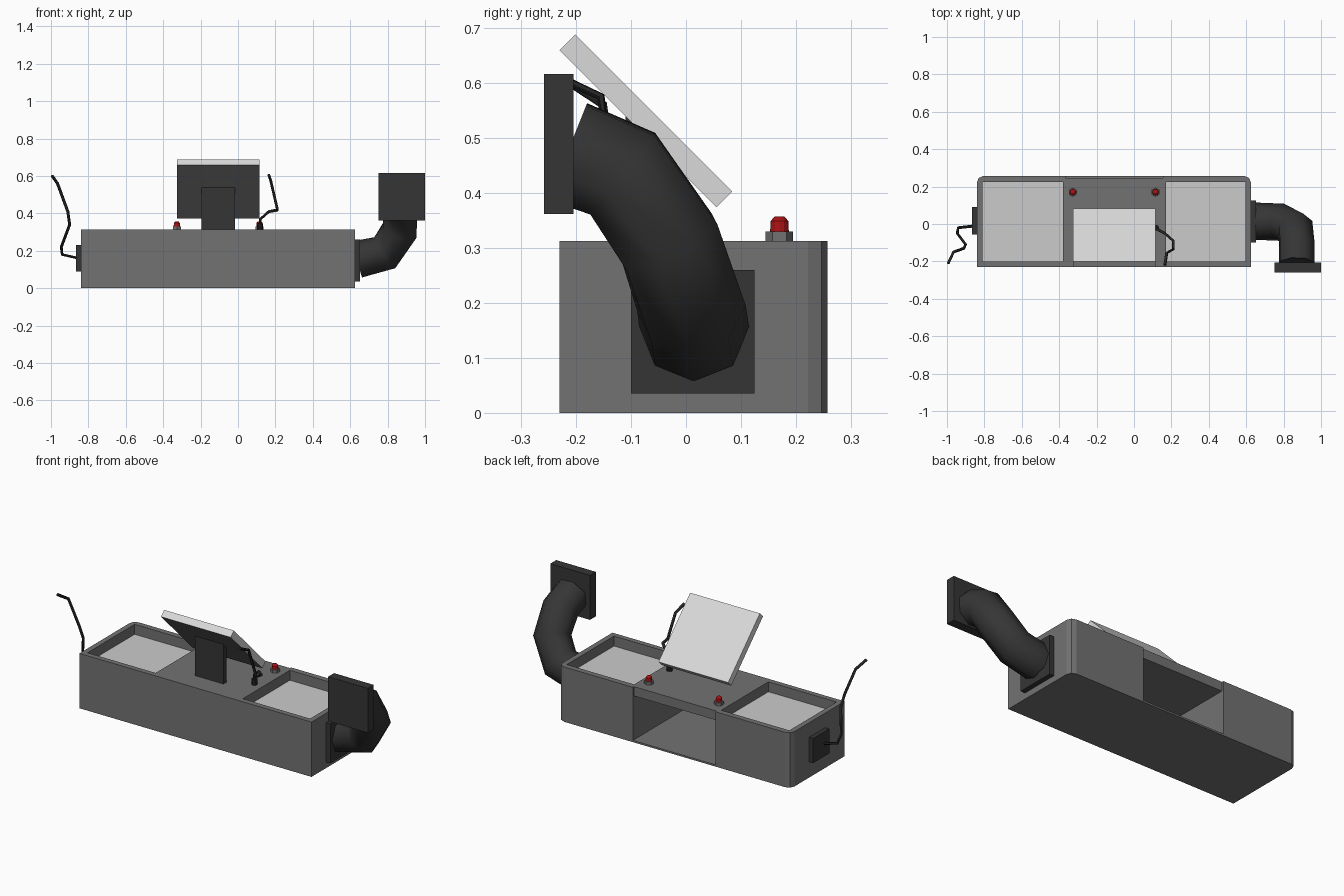
import bpy, bmesh
from mathutils import Vector, Matrix
from math import radians

if "Cube" in bpy.data.objects:
    bpy.data.objects.remove(bpy.data.objects["Cube"], do_unlink=True)


def material(name, rgb):
    m = bpy.data.materials.new(name)
    m.use_nodes = True
    m.diffuse_color = (*rgb, 1)
    m.node_tree.nodes["Principled BSDF"].inputs["Base Color"].default_value = (*rgb, 1)
    return m


GREY = material("mid_grey", (0.17, 0.17, 0.17))
PALE = material("pale_grey", (0.6, 0.6, 0.6))
WHITE = material("off_white", (0.7, 0.7, 0.7))
DARK = material("charcoal", (0.036, 0.036, 0.036))
BLACK = material("cable_black", (0.018, 0.018, 0.018))
RED = material("signal_red", (0.4, 0.006, 0.007))


def add(name, bm, mat):
    bmesh.ops.recalc_face_normals(bm, faces=bm.faces)
    me = bpy.data.meshes.new(name)
    bm.to_mesh(me)
    bm.free()
    ob = bpy.data.objects.new(name, me)
    bpy.context.collection.objects.link(ob)
    me.materials.append(mat)
    return ob


def box_mesh(lo, hi):
    bm = bmesh.new()
    lo, hi = Vector(lo), Vector(hi)
    place = Matrix.Translation((lo + hi) / 2) @ Matrix.Diagonal((*(hi - lo), 1))
    bmesh.ops.create_cube(bm, size=1, matrix=place)
    return bm


def box(name, lo, hi, mat):
    return add(name, box_mesh(lo, hi), mat)


def select_only(ob):
    bpy.ops.object.select_all(action="DESELECT")
    ob.select_set(True)
    bpy.context.view_layer.objects.active = ob


def smooth(ob, angle=50):
    select_only(ob)
    bpy.ops.object.shade_smooth_by_angle(angle=radians(angle))


def cut(ob, lo, hi):
    cutter = box("cutter", lo, hi, GREY)
    cutter.hide_render = True
    mod = ob.modifiers.new("cut", "BOOLEAN")
    mod.operation, mod.solver, mod.object = "DIFFERENCE", "EXACT", cutter
    select_only(ob)
    bpy.ops.object.modifier_apply(modifier=mod.name)
    bpy.data.objects.remove(cutter, do_unlink=True)


def tube(name, points, radius, mat, resolution):
    cu = bpy.data.curves.new(name, "CURVE")
    cu.dimensions = "3D"
    cu.bevel_depth, cu.bevel_resolution, cu.use_fill_caps = radius, resolution, True
    sp = cu.splines.new("POLY")
    sp.points.add(len(points) - 1)
    for p, co in zip(sp.points, points):
        p.co = (*co, 1)
    ob = bpy.data.objects.new(name, cu)
    bpy.context.collection.objects.link(ob)
    cu.materials.append(mat)
    select_only(ob)
    bpy.ops.object.convert(target="MESH")
    smooth(bpy.context.object, 60)


def cylinder(name, x, y, z0, z1, r0, r1, sides, mat):
    bm = bmesh.new()
    bmesh.ops.create_cone(bm, cap_ends=True, segments=sides, radius1=r0, radius2=r1,
                          depth=z1 - z0, matrix=Matrix.Translation((x, y, (z0 + z1) / 2)))
    return add(name, bm, mat)


# Desk body with rounded back corners
bm = box_mesh((-0.84, -0.23, 0), (0.625, 0.257, 0.313))
corners = [e for e in bm.edges if all(v.co.y > 0.2 for v in e.verts)
           and abs(e.verts[0].co.z - e.verts[1].co.z) > 0.1]
bmesh.ops.bevel(bm, geom=corners, offset=0.035, segments=2, profile=0.5, affect="EDGES")
body = add("desk_body", bm, GREY)

# Sunken trays, knee space at the back, and a shallow notch in the rear top edge
TRAYS = {"right": (-0.81, -0.38), "left": (0.17, 0.595)}
for x0, x1 in TRAYS.values():
    cut(body, (x0, -0.2, 0.25), (x1, 0.225, 0.4))
cut(body, (-0.365, -0.21, 0.01), (0.155, 0.3, 0.26))
cut(body, (-0.365, 0.247, 0.25), (0.155, 0.3, 0.4))
for side, (x0, x1) in TRAYS.items():
    box(side + "_tray_panel", (x0, -0.2, 0.248), (x1, 0.225, 0.256), PALE)

# Tilted screen on its stand
screen = box("screen", (-0.22, -0.202, -0.02), (0.22, 0.202, 0.02), WHITE)
screen.matrix_world = Matrix.Translation((-0.105, -0.073, 0.531)) @ Matrix.Rotation(radians(-45), 4, "X")
screen.data.materials.append(GREY)
for f in screen.data.polygons:
    f.material_index = int(f.normal.z < -0.5)
box("screen_stand", (-0.195, -0.11, 0.3), (-0.015, -0.08, 0.54), DARK)

# Warning lights on hexagonal bases
for side, x in (("right", -0.327), ("left", 0.115)):
    cylinder(side + "_light_base", x, 0.17, 0.31, 0.33, 0.025, 0.025, 6, GREY)
    cylinder(side + "_light_lamp", x, 0.17, 0.33, 0.349, 0.017, 0.016, 12, RED)
    smooth(cylinder(side + "_light_cap", x, 0.17, 0.349, 0.357, 0.016, 0.009, 12, RED))

# Flexible duct between two square plates
box("duct_wall_plate", (0.625, -0.1, 0.035), (0.653, 0.125, 0.26), DARK)
box("duct_end_plate", (0.75, -0.258, 0.362), (1.0, -0.205, 0.616), DARK)
tube("duct", [(0.64, 0.015, 0.155), (0.785, 0.01, 0.19), (0.865, -0.03, 0.31),
              (0.87, -0.115, 0.435), (0.87, -0.215, 0.475)], 0.1, DARK, 2)

# Bent cables
box("cable_wall_plate", (-0.866, -0.055, 0.09), (-0.84, 0.09, 0.23), DARK)
tube("side_cable", [(-0.85, -0.01, 0.16), (-0.94, -0.02, 0.18), (-0.945, -0.05, 0.22),
                    (-0.9, -0.11, 0.34), (-0.91, -0.13, 0.41), (-0.965, -0.15, 0.56),
                    (-0.993, -0.21, 0.6)], 0.008, BLACK, 1)
cylinder("cable_socket", 0.118, -0.02, 0.31, 0.345, 0.016, 0.016, 8, BLACK)
tube("desk_cable", [(0.118, -0.02, 0.31), (0.12, -0.025, 0.37), (0.165, -0.05, 0.41),
                    (0.21, -0.09, 0.418), (0.21, -0.135, 0.425), (0.175, -0.155, 0.575),
                    (0.165, -0.22, 0.605)], 0.008, BLACK, 1)
